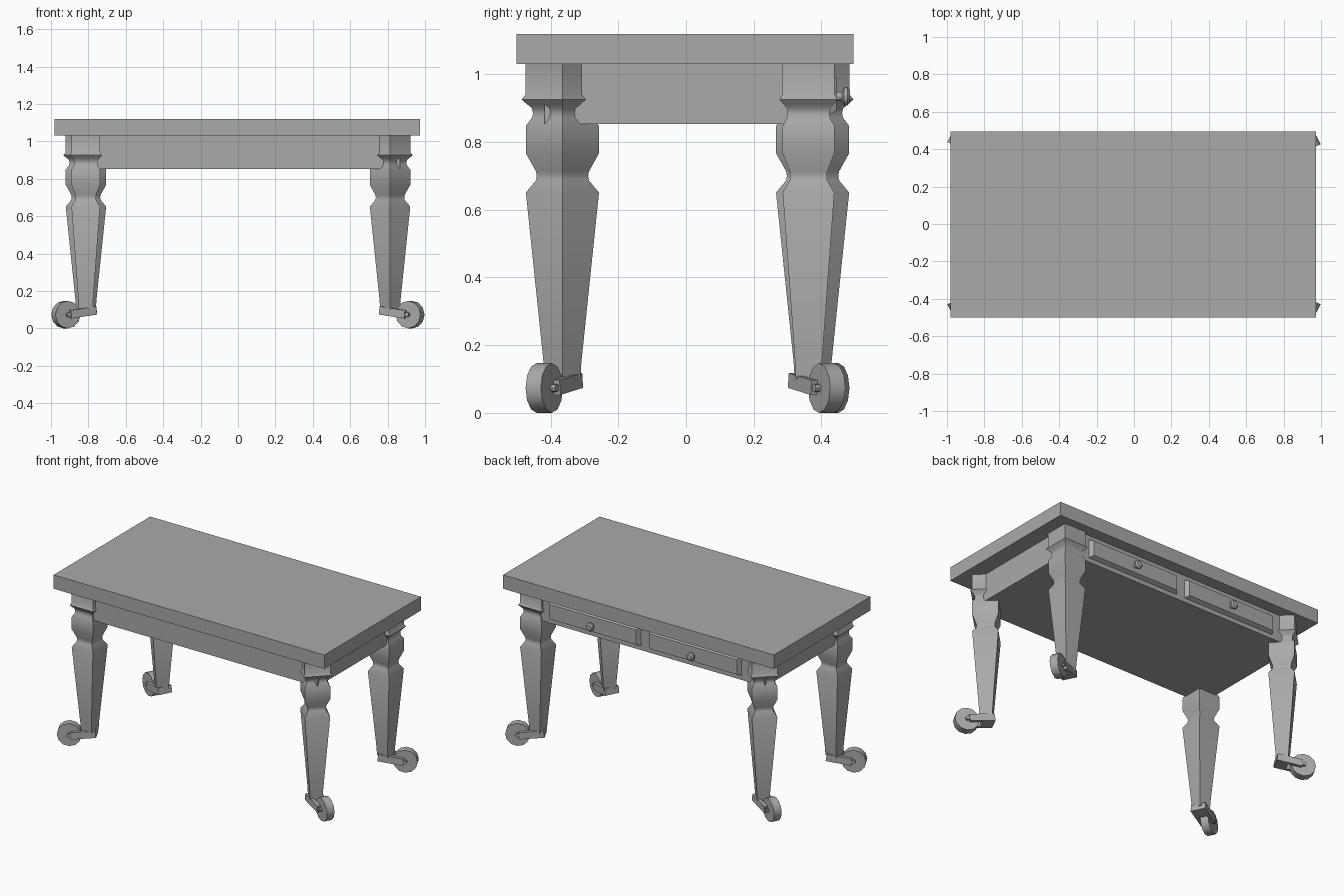
import bpy, bmesh, math
from mathutils import Matrix, Vector

cube = bpy.data.objects.get("Cube")
if cube:
    bpy.data.objects.remove(cube, do_unlink=True)

grey = bpy.data.materials.new("plain grey")
grey.use_nodes = True
COLOUR = (0.4, 0.4, 0.4, 1)
grey.diffuse_color = COLOUR
grey.node_tree.nodes["Principled BSDF"].inputs["Base Color"].default_value = COLOUR


def finish(name, bm, matrix=None, smooth=0):
    """Turn a bmesh into a named object with the shared material."""
    if matrix is not None:
        bm.transform(matrix)
    bmesh.ops.recalc_face_normals(bm, faces=bm.faces)
    mesh = bpy.data.meshes.new(name)
    bm.to_mesh(mesh)
    bm.free()
    mesh.materials.append(grey)
    obj = bpy.data.objects.new(name, mesh)
    bpy.context.collection.objects.link(obj)
    if smooth:
        bpy.ops.object.select_all(action='DESELECT')
        obj.select_set(True)
        bpy.context.view_layer.objects.active = obj
        bpy.ops.object.shade_smooth_by_angle(angle=math.radians(smooth))
    return obj


def box(name, low, high, matrix=None):
    low, high = Vector(low), Vector(high)
    bm = bmesh.new()
    bmesh.ops.create_cube(bm, size=1)
    size = Matrix.Diagonal((*(high - low), 1))
    bm.transform(Matrix.Translation((low + high) / 2) @ size)
    return finish(name, bm, matrix)


def lathe(name, profile, sides, matrix, smooth=0):
    """Loft rings of (radius, height) and cap both ends."""
    bm = bmesh.new()
    rings = []
    for r, h in profile:
        rings.append([bm.verts.new((r * math.cos(2 * math.pi * i / sides),
                                    r * math.sin(2 * math.pi * i / sides), h))
                      for i in range(sides)])
    for a, b in zip(rings, rings[1:]):
        for i in range(sides):
            j = (i + 1) % sides
            bm.faces.new((a[i], a[j], b[j], b[i]))
    bm.faces.new(rings[0])
    bm.faces.new(rings[-1])
    return finish(name, bm, matrix, smooth)


# Table top and solid apron
box("table_top", (-0.98, -0.5, 1.03), (0.973, 0.495, 1.12))
box("apron", (-0.865, -0.418, 0.853), (0.865, 0.42, 1.03))

# Leg profile: half diagonal of the square section, height
LEG = [(0.053, 0.1), (0.056, 0.15), (0.108, 0.651), (0.078, 0.687),
       (0.076, 0.7), (0.078, 0.713), (0.108, 0.767), (0.108, 0.848),
       (0.09, 0.872), (0.087, 0.885), (0.09, 0.9), (0.105, 0.912),
       (0.121, 0.926), (0.109, 0.94), (0.109, 1.03)]

# Corners: name, centre, quarter turn of the square section
CORNERS = [("front_left", 0.813, -0.365, 0), ("front_right", -0.814, -0.365, 45),
           ("back_left", 0.813, 0.362, 45), ("back_right", -0.813, 0.374, 0)]

for name, x, y, turn in CORNERS:
    place = Matrix.Translation((x, y, 0))
    lathe(name + "_leg", LEG, 4,
          place @ Matrix.Rotation(math.radians(turn), 4, 'Z'), 35)

    # Caster frame: local x points outward from the leg to the wheel
    yaw = math.atan2(math.copysign(0.45, y), math.copysign(0.9, x))
    caster = place @ Matrix.Rotation(yaw, 4, 'Z')
    axle = caster @ Matrix.Translation((0.12, 0, 0.0735)) @ Matrix.Rotation(math.pi / 2, 4, 'X')
    lathe(name + "_wheel", [(0.0735, -0.025), (0.0735, 0.025)], 12, axle, 35)
    lathe(name + "_axle", [(0.012, -0.042), (0.012, 0.042)], 8, axle)

    # Two sloping fork arms joined by a block below the leg
    slope = caster @ Matrix.Translation((0, 0, 0.09)) @ Matrix.Rotation(math.radians(8), 4, 'Y')
    for side, s in (("inner", -1), ("outer", 1)):
        y0, y1 = sorted((s * 0.026, s * 0.046))
        box(f"{name}_{side}_fork_arm", (-0.042, y0, -0.022), (0.11, y1, 0.022), slope)
    box(name + "_fork_block", (-0.042, -0.03, -0.022), (0.03, 0.03, 0.022), slope)

# Two drawers on the back, with chamfered fronts and round knobs
for name, x in (("left", 0.363), ("right", -0.363)):
    panel = box(name + "_drawer", (x - 0.335, 0.415, 0.878), (x + 0.335, 0.445, 1.005))
    for v in panel.data.vertices:
        if v.co.y > 0.43:
            v.co.x += math.copysign(0.02, x - v.co.x)
            v.co.z += math.copysign(0.015, 0.94 - v.co.z)
    lathe(name + "_knob", [(0.013, 0), (0.013, 0.018), (0.027, 0.024),
                           (0.027, 0.034), (0.018, 0.042)], 12,
          Matrix.Translation((x, 0.443, 0.935)) @ Matrix.Rotation(-math.pi / 2, 4, 'X'), 35)
